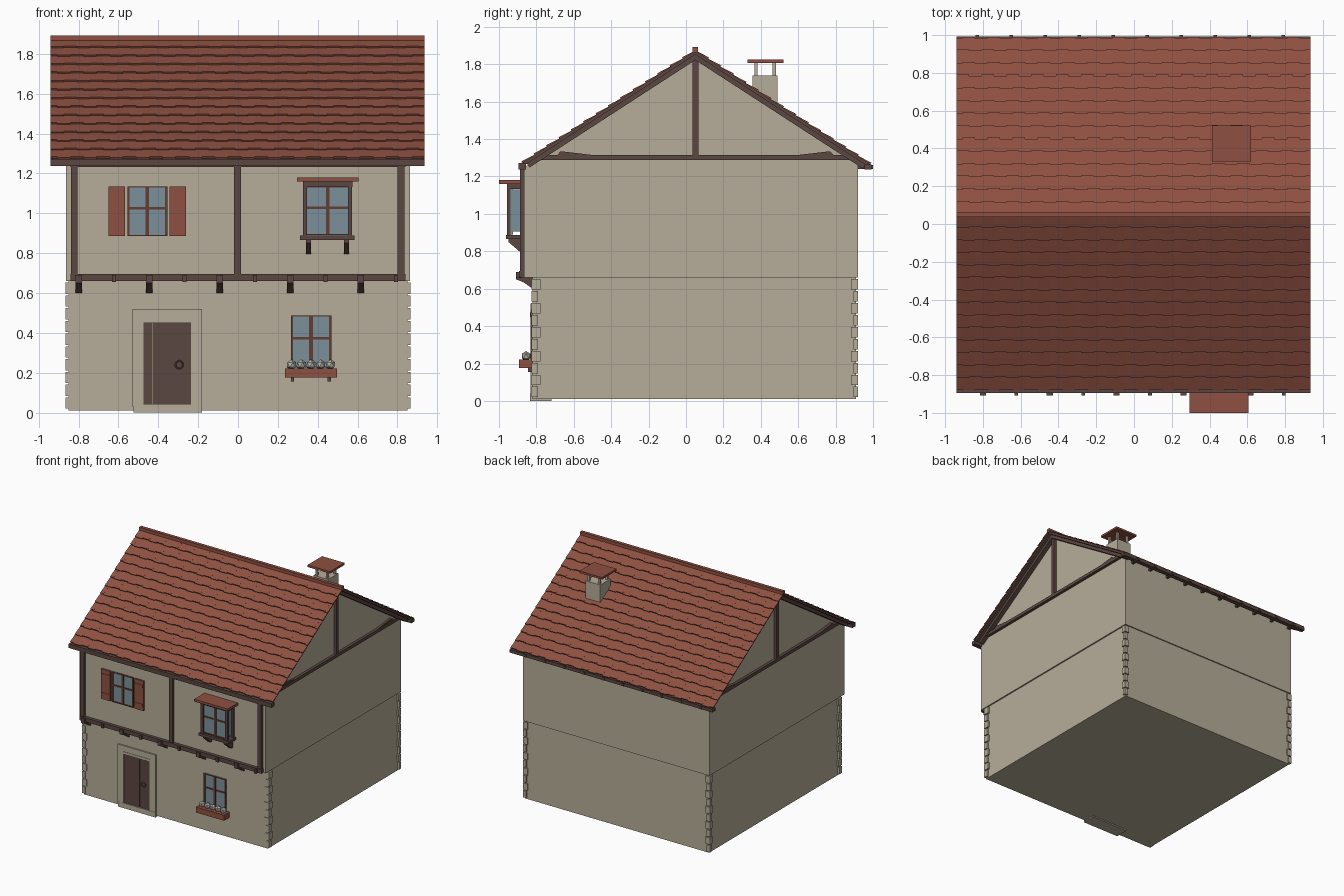
import bpy, bmesh, math
from mathutils import Matrix, Vector

cube = bpy.data.objects.get("Cube")
if cube:
    bpy.data.objects.remove(cube, do_unlink=True)


def material(name, rgb):
    m = bpy.data.materials.new(name)
    m.use_nodes = True
    m.diffuse_color = (*rgb, 1)
    m.node_tree.nodes["Principled BSDF"].inputs["Base Color"].default_value = (*rgb, 1)
    return m


PLASTER = material("plaster", (0.47, 0.42, 0.32))
TILE = material("red tile", (0.27, 0.08, 0.052))
TIMBER = material("dark timber", (0.105, 0.063, 0.053))
FRAME = material("window frame brown", (0.13, 0.045, 0.03))
GLASS = material("blue glass", (0.2, 0.28, 0.325))
PETAL = material("pale petals", (0.45, 0.45, 0.4))


def prism(bm, pts, x0, x1):
    """Extrude a side outline of (y, z) points from x0 to x1."""
    a = [bm.verts.new((x0, y, z)) for y, z in pts]
    b = [bm.verts.new((x1, y, z)) for y, z in pts]
    bm.faces.new(a)
    bm.faces.new(b[::-1])
    for i in range(len(pts)):
        j = (i + 1) % len(pts)
        bm.faces.new((a[i], b[i], b[j], a[j]))


def box(bm, x0, x1, y0, y1, z0, z1):
    prism(bm, [(y0, z0), (y1, z0), (y1, z1), (y0, z1)], x0, x1)


def finish(name, bm, mat):
    bmesh.ops.recalc_face_normals(bm, faces=bm.faces)
    me = bpy.data.meshes.new(name)
    bm.to_mesh(me)
    bm.free()
    me.materials.append(mat)
    ob = bpy.data.objects.new(name, me)
    bpy.context.collection.objects.link(ob)
    return ob


def boxes(name, mat, *dims):
    bm = bmesh.new()
    for d in dims:
        box(bm, *d)
    return finish(name, bm, mat)


# Walls: lower storey, overhanging upper storey with gables
LOW, UP = -0.82, -0.865
RIDGE_Y, RIDGE_Z, SLOPE = 0.05, 1.87, 0.648
boxes("lower_walls", PLASTER, (-0.85, 0.85, LOW, 0.91, 0.01, 0.67))
bm = bmesh.new()
prism(bm, [(UP, 0.66), (0.92, 0.66), (0.92, 1.28), (RIDGE_Y, 1.84), (UP, 1.25)], -0.862, 0.862)
finish("upper_walls", bm, PLASTER)

# Corner stones with alternating lengths
bm = bmesh.new()
for sx in (-1, 1):
    for front in (True, False):
        for i in range(10):
            w = 0.03 + 0.012 * (i % 2)
            z = 0.02 + i * 0.064
            x0, x1 = sorted((sx * (0.865 - w), sx * 0.865))
            y0, y1 = (LOW - 0.006, LOW + w) if front else (0.925 - w, 0.92)
            box(bm, x0, x1, y0, y1, z, z + 0.056)
finish("corner_stones", bm, PLASTER)

# Roof boards and overlapping tile courses
DIR = 1 / math.hypot(1, SLOPE)
ROWS, TILE_W = 14, 0.066
deck, tiles, rafters = bmesh.new(), bmesh.new(), bmesh.new()


def on_slope(side, u, lift):
    """Point at distance u down the slope, raised by lift."""
    return (RIDGE_Y + side * (u + lift * SLOPE) * DIR, RIDGE_Z + (lift - u * SLOPE) * DIR)


for side, run in ((-1, 0.925), (1, 0.935)):
    length = run / DIR
    prism(deck, [on_slope(side, u, h) for u, h in
                 ((0, 0), (length, 0), (length, -0.015), (0, -0.015))], -0.93, 0.925)
    # Gable rafters under the roof edge
    for x0, x1 in ((-0.905, -0.85), (0.85, 0.9)):
        prism(rafters, [on_slope(side, u, h) for u, h in
                        ((0, -0.005), (length - 0.02, -0.005),
                         (length - 0.02, -0.04), (0.0, -0.04))], x0, x1)
    course = length / ROWS
    for r in range(ROWS):
        x = -0.94 - TILE_W * 0.5 * (r % 2)
        n = 0
        while x < 0.93:
            x0, x1 = max(x, -0.94), min(x + TILE_W, 0.935)
            end = (r + 1) * course - 0.007 * ((n + r) % 2)
            prism(tiles, [on_slope(side, u, h) for u, h in
                          ((r * course - 0.005, 0), (end, 0),
                           (end, 0.011), (r * course - 0.005, 0.003))], x0, x1)
            x += TILE_W
            n += 1
finish("roof_boards", deck, TIMBER)
finish("roof_tiles", tiles, TILE)
finish("gable_rafters", rafters, TIMBER)
boxes("ridge_cap", TILE, (-0.94, 0.935, RIDGE_Y - 0.014, RIDGE_Y + 0.014, 1.86, 1.893))

# Eave beams front and back, with beam ends under the rear eave
boxes("front_eave_beam", TIMBER, (-0.94, 0.935, -0.895, -0.855, 1.238, 1.272))
boxes("back_eave_beam", TIMBER, (-0.94, 0.935, 0.955, 0.993, 1.238, 1.265))
boxes("back_rafter_ends", TIMBER,
      *[(-0.84 + i * 0.18, -0.82 + i * 0.18, 0.92, 1.0, 1.24, 1.262) for i in range(10)])

# Gable framing: tie beam, king post and low wedges
bm = bmesh.new()
for x0, x1 in ((-0.885, -0.85), (0.85, 0.885)):
    box(bm, x0, x1, -0.79, 0.9, 1.288, 1.315)
    box(bm, x0, x1, RIDGE_Y - 0.016, RIDGE_Y + 0.016, 1.3, 1.85)
    for s in (-1, 1):
        prism(bm, [(RIDGE_Y + s * d, z) for d, z in
                   ((0.54, 1.314), (0.72, 1.335), (0.74, 1.314))], x0, x1 - 0.005)
finish("gable_timbers", bm, TIMBER)

# Front timber frame
boxes("front_timbers", TIMBER,
      (-0.84, 0.84, -0.892, -0.84, 0.66, 0.694),
      (-0.84, 0.84, -0.885, -0.86, 1.232, 1.25),
      *[(x - 0.017, x + 0.017, -0.887, -0.85, 0.68, 1.25) for x in (-0.822, -0.002, 0.818)])
bm = bmesh.new()
for i in range(10):
    x = -0.8 + i * 0.177
    if i % 2:
        box(bm, x - 0.01, x + 0.01, -0.908, -0.88, 0.656, 0.69)
    else:
        prism(bm, [(-0.908, 0.69), (-0.908, 0.65), (-0.87, 0.635), (LOW, 0.6), (LOW, 0.69)],
              x - 0.016, x + 0.016)
finish("floor_beam_ends", bm, TIMBER)


def window(name, x0, x1, z0, z1, y):
    """Glazed casement with border, centre post and cross bar."""
    b, d, mid, bar = 0.011, 0.012, (x0 + x1) / 2, z0 + (z1 - z0) * 0.56
    boxes(name + "_glass", GLASS, (x0, x1, y - 0.005, y + 0.01, z0, z1))
    boxes(name + "_frame", FRAME,
          (x0, x0 + b, y - d, y, z0, z1), (x1 - b, x1, y - d, y, z0, z1),
          (x0, x1, y - d, y, z0, z0 + b * 0.6), (x0, x1, y - d, y, z1 - b * 0.6, z1),
          (mid - 0.009, mid + 0.009, y - d, y, z0, z1),
          (x0, x1, y - d + 0.002, y, bar - 0.006, bar + 0.006))


# Upper left-hand window with shutters
window("shuttered_window", -0.555, -0.355, 0.885, 1.135, UP)
for name, x0, x1 in (("outer_shutter", -0.65, -0.568), ("inner_shutter", -0.344, -0.26)):
    boxes(name, TILE, (x0, x1, UP - 0.014, UP, 0.885, 1.135),
          *[(x0 + 0.004, x1 - 0.004, UP - 0.017, UP, z, z + 0.02) for z in (0.92, 1.08)])

# Projecting bay window
window("bay_window", 0.335, 0.565, 0.89, 1.135, -0.935)
boxes("bay_side_glass", GLASS, (0.342, 0.558, -0.935, UP, 0.905, 1.13))
boxes("bay_timbers", TIMBER,
      (0.31, 0.585, -0.962, UP, 0.865, 0.888), (0.325, 0.575, -0.958, UP, 1.132, 1.162),
      *[(x, x + 0.02, -0.958, -0.938, 0.88, 1.15) for x in (0.326, 0.552)],
      *[(x, x + 0.02, -0.885, UP, 0.88, 1.15) for x in (0.326, 0.552)])
boxes("bay_roof", TILE, (0.295, 0.605, -1.0, UP, 1.16, 1.18))
bm = bmesh.new()
for x in (0.353, 0.545):
    prism(bm, [(-0.95, 0.868), (-0.95, 0.85), (-0.885, 0.795), (UP, 0.795), (UP, 0.868)],
          x - 0.013, x + 0.013)
finish("bay_brackets", bm, TIMBER)

# Ground floor window with flower box
window("lower_window", 0.265, 0.468, 0.225, 0.488, LOW)
boxes("flower_box", TILE, (0.235, 0.497, -0.893, LOW, 0.176, 0.222))
boxes("flower_box_feet", TIMBER,
      *[(x, x + 0.016, -0.845, LOW, 0.155, 0.18) for x in (0.265, 0.45)])
bm = bmesh.new()
for i in range(5):
    bmesh.ops.create_icosphere(bm, subdivisions=1, radius=0.027,
                               matrix=Matrix.Translation(Vector((0.268 + i * 0.049, -0.855, 0.24))))
finish("flowers", bm, PETAL)

# Door with stone surround, hood moulding and step
boxes("door_surround", PLASTER,
      (-0.53, -0.475, LOW - 0.012, LOW, 0.03, 0.52), (-0.235, -0.18, LOW - 0.012, LOW, 0.03, 0.52),
      (-0.53, -0.18, LOW - 0.012, LOW, 0.47, 0.52), (-0.475, -0.235, LOW - 0.015, LOW, 0.45, 0.472))
boxes("door_step", PLASTER, (-0.525, -0.18, LOW - 0.014, LOW + 0.1, 0.0, 0.042))
boxes("door_planks", TIMBER,
      *[(-0.475 + i * 0.048, -0.428 + i * 0.048, LOW - 0.005, LOW + 0.01, 0.042, 0.45)
        for i in range(5)])
bpy.ops.mesh.primitive_torus_add(location=(-0.295, LOW - 0.009, 0.24), rotation=(math.pi / 2, 0, 0),
                                 major_radius=0.019, minor_radius=0.004,
                                 major_segments=16, minor_segments=6)
ring = bpy.context.object
ring.name = "door_ring"
ring.data.materials.append(TIMBER)

# Chimney with posts and cap
boxes("chimney_stack", PLASTER, (0.45, 0.585, 0.355, 0.49, 1.5, 1.74))
boxes("chimney_posts", PLASTER,
      *[(x, x + 0.017, y, y + 0.017, 1.735, 1.815) for x in (0.46, 0.557) for y in (0.365, 0.463)])
boxes("chimney_cap", TILE, (0.412, 0.62, 0.33, 0.522, 1.808, 1.825))
